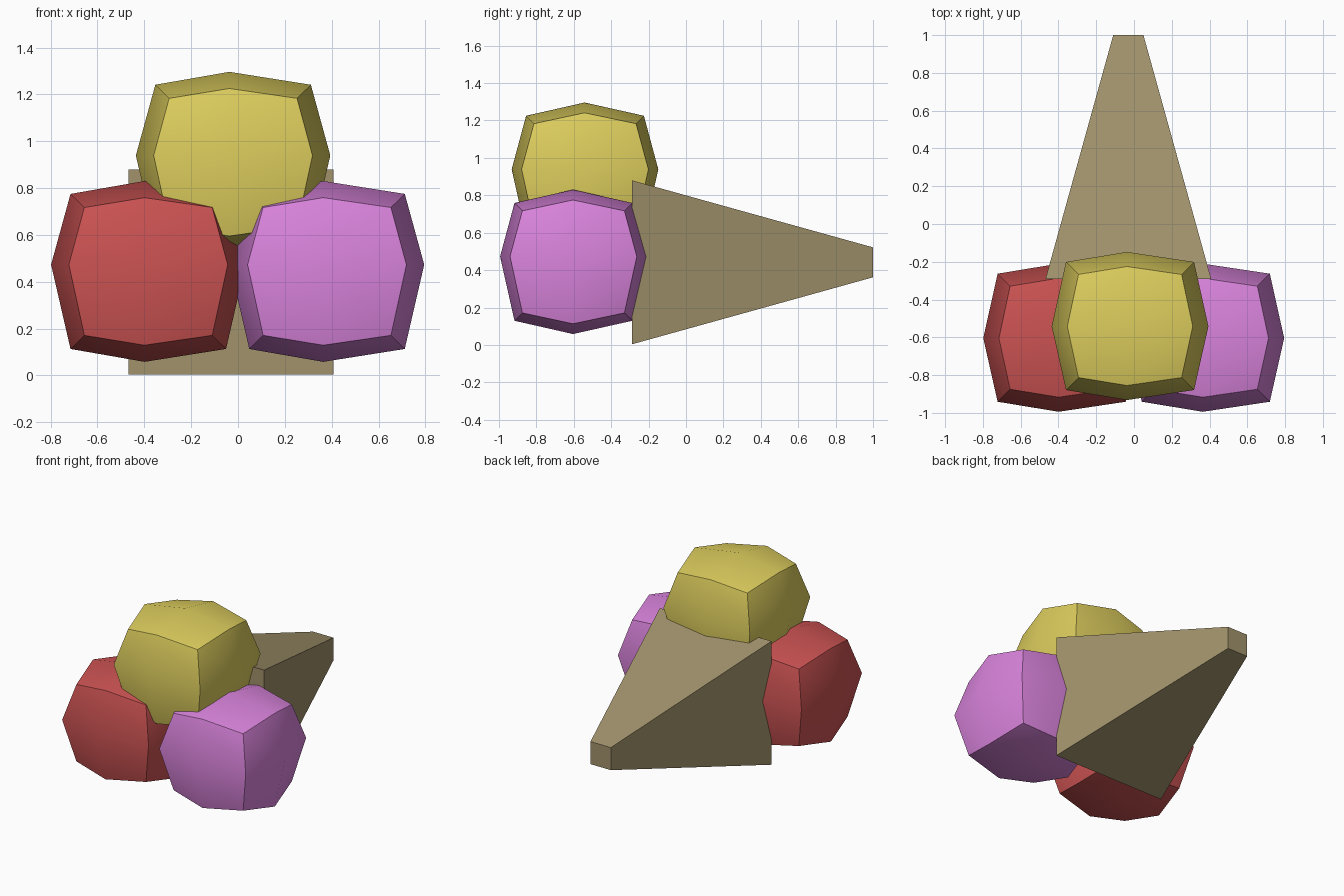
import bpy, bmesh, math
from mathutils import Vector

if "Cube" in bpy.data.objects:
    bpy.data.objects.remove(bpy.data.objects["Cube"])


def finish(bm, name, color):
    bmesh.ops.recalc_face_normals(bm, faces=bm.faces)
    mesh = bpy.data.meshes.new(name)
    bm.to_mesh(mesh)
    bm.free()
    obj = bpy.data.objects.new(name, mesh)
    bpy.context.collection.objects.link(obj)
    mat = bpy.data.materials.new(name + "_colour")
    mat.diffuse_color = (*color, 1)
    mat.use_nodes = True
    mat.node_tree.nodes["Principled BSDF"].inputs["Base Color"].default_value = mat.diffuse_color
    mesh.materials.append(mat)
    return obj


# Half-extent along each axis, by which axes the vertex is offset on
RADII = {
    (1, 1, 1): (0.273, 0.273, 0.273),
    (1, 1, 0): (0.339, 0.339, 0),
    (1, 0, 1): (0.332, 0, 0.331),
    (0, 1, 1): (0, 0.315, 0.315),
    (1, 0, 0): (0.415, 0, 0),
    (0, 1, 0): (0, 0.392, 0),
    (0, 0, 1): (0, 0, 0.386),
}
MIDDLE = (-0.016, -0.002, 0.029)   # the bulge sits slightly off centre


# Scoop: cube split 2x2 per side and puffed outwards
def scoop(name, centre, color):
    bm = bmesh.new()
    bmesh.ops.create_cube(bm, size=2)
    bmesh.ops.subdivide_edges(bm, edges=bm.edges[:], cuts=1, use_grid_fill=True)
    for v in bm.verts:
        sign = [round(c) for c in v.co]
        radius = RADII[tuple(abs(s) for s in sign)]
        v.co = Vector(centre) + Vector(
            [s * r if s else m for s, r, m in zip(sign, radius, MIDDLE)])
    obj = finish(bm, name, color)
    bpy.ops.object.select_all(action='DESELECT')
    obj.select_set(True)
    bpy.context.view_layer.objects.active = obj
    bpy.ops.object.shade_smooth_by_angle(angle=math.radians(40))


scoop("left_scoop", (-0.383, -0.602, 0.444), (0.60, 0.085, 0.085))
scoop("right_scoop", (0.380, -0.602, 0.444), (0.70, 0.23, 0.72))
scoop("top_scoop", (-0.021, -0.540, 0.910), (0.72, 0.61, 0.11))

# Cone: square tapered block lying along y
bm = bmesh.new()
bmesh.ops.create_cube(bm, size=2)
for v in bm.verts:
    back = v.co.y > 0
    half = 0.08 if back else 0.4385
    v.co = (-0.030 + v.co.x * half, 1.0 if back else -0.29, 0.4415 + v.co.z * half)
finish(bm, "cone", (0.36, 0.29, 0.15))
